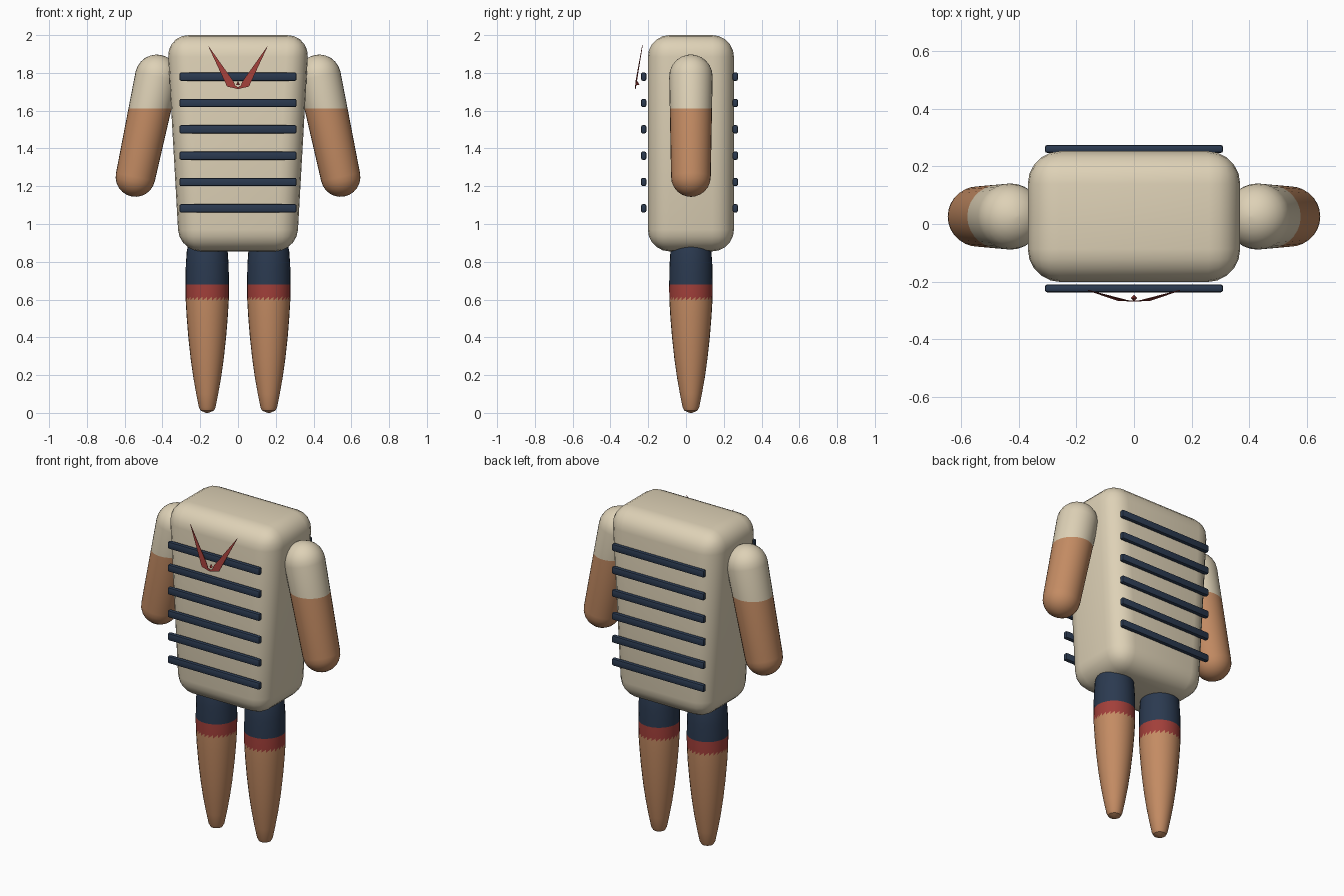
import bpy, bmesh, math
from mathutils import Vector

if "Cube" in bpy.data.objects:
    bpy.data.objects.remove(bpy.data.objects["Cube"])

CY = 0.026  # depth centre of the body


def material(name, rgb):
    m = bpy.data.materials.new(name)
    m.diffuse_color = (*rgb, 1)
    m.use_nodes = True
    m.node_tree.nodes["Principled BSDF"].inputs["Base Color"].default_value = m.diffuse_color
    return m


CREAM = material("cream cloth", (0.73, 0.64, 0.47))
SKIN = material("tan skin", (0.55, 0.26, 0.125))
NAVY = material("navy cloth", (0.024, 0.042, 0.08))
RED = material("red cloth", (0.36, 0.05, 0.042))


def finish(bm, name, mats, angle=40):
    bmesh.ops.recalc_face_normals(bm, faces=bm.faces[:])
    me = bpy.data.meshes.new(name)
    bm.to_mesh(me)
    bm.free()
    ob = bpy.data.objects.new(name, me)
    bpy.context.collection.objects.link(ob)
    for m in mats:
        me.materials.append(m)
    bpy.ops.object.select_all(action='DESELECT')
    ob.select_set(True)
    bpy.context.view_layer.objects.active = ob
    bpy.ops.object.shade_smooth_by_angle(angle=math.radians(angle))
    return ob


def lathe(base, axis, profile, n=28):
    """Solid of (radius, distance) rings around an axis."""
    bm = bmesh.new()
    axis = Vector(axis).normalized()
    v = Vector((0, 1, 0))
    u = v.cross(axis).normalized()
    rings = []
    for r, h in profile:
        ring = []
        for i in range(n):
            a = 2 * math.pi * i / n
            ring.append(bm.verts.new(Vector(base) + axis * h + r * (math.cos(a) * u + math.sin(a) * v)))
        rings.append(ring)
    for a, b in zip(rings, rings[1:]):
        for i in range(n):
            j = (i + 1) % n
            bm.faces.new((a[i], a[j], b[j], b[i]))
    bm.faces.new(rings[0])
    bm.faces.new(rings[-1])
    return bm


# Torso: tapered block with soft edges
bm = bmesh.new()
bmesh.ops.create_cube(bm, size=1)
for v in bm.verts:
    half = 0.376 if v.co.z > 0 else 0.311
    v.co = Vector((half * (1 if v.co.x > 0 else -1), CY + v.co.y * 0.456, 1.4275 + v.co.z * 1.145))
bmesh.ops.bevel(bm, geom=bm.edges[:], offset=0.115, segments=5, profile=0.5, affect='EDGES')
finish(bm, "torso", [CREAM])

for side, word in ((-1, "left"), (1, "right")):
    # Arm: capsule with a short sleeve above the cut height
    top, low = Vector((side * 0.430, CY, 1.782)), Vector((side * 0.543, CY, 1.249))
    length = (low - top).length
    steps = [math.pi / 2 * k / 6 for k in range(7)]
    prof = [(max(0.115 * math.sin(t), 0.004), -0.115 * math.cos(t)) for t in steps]
    prof += [(0.105 * max(math.cos(t), 0.04), length + 0.105 * math.sin(t)) for t in steps]
    bm = lathe(top, low - top, prof)
    cut = 1.612
    bmesh.ops.bisect_plane(bm, geom=bm.verts[:] + bm.edges[:] + bm.faces[:],
                           plane_co=(0, 0, cut), plane_no=(0, 0, 1))
    for f in bm.faces:
        f.material_index = 0 if f.calc_center_median().z > cut else 1
    finish(bm, word + "_arm", [CREAM, SKIN])

    # Leg: tapering, with shorts and a zigzag red hem
    prof = [(0.006, 0.0), (0.035, 0.012), (0.044, 0.03), (0.058, 0.10), (0.074, 0.19),
            (0.088, 0.29), (0.100, 0.40), (0.109, 0.51), (0.114, 0.595), (0.1145, 0.615),
            (0.115, 0.68), (0.1135, 0.78), (0.108, 0.86), (0.095, 0.91), (0.05, 0.95)]
    bm = lathe((side * 0.163, CY, 0), (0, 0, 1), prof)
    band = [f for f in bm.faces if 0.6 < f.calc_center_median().z < 0.61]
    bmesh.ops.triangulate(bm, faces=band, quad_method='FIXED')
    for f in bm.faces:
        z = f.calc_center_median().z
        f.material_index = 0 if z > 0.68 else 1 if z > 0.605 else 2
    finish(bm, word + "_leg", [NAVY, RED, SKIN])

# Rope stripes across front and back
for face, y in (("front", -0.224), ("back", 0.261)):
    for k in range(6):
        bm = bmesh.new()
        bmesh.ops.create_cube(bm, size=1)
        for v in bm.verts:
            v.co = Vector((v.co.x * 0.62, y + v.co.y * 0.028, 1.78 - 0.1394 * k + v.co.z * 0.044))
        bmesh.ops.bevel(bm, geom=bm.edges[:], offset=0.009, segments=2, profile=0.5, affect='EDGES')
        finish(bm, f"{face}_stripe_{k + 1}", [NAVY])

# Neck trim: two slim pointed plates meeting in a V
for side, word in ((-1, "left"), (1, "right")):
    outline = [(0.16, -0.232, 1.947), (0.058, -0.267, 1.728), (0.0, -0.270, 1.714),
               (0.0, -0.269, 1.724), (0.014, -0.269, 1.732), (0.025, -0.267, 1.757)]
    bm = bmesh.new()
    front = [bm.verts.new((side * x, y, z)) for x, y, z in outline]
    back = [bm.verts.new((side * x, y + 0.003, z)) for x, y, z in outline]
    n = len(outline)
    for loop in (front, back):
        bm.faces.new((loop[0], loop[1], loop[5]))
        bm.faces.new((loop[1], loop[4], loop[5]))
        bm.faces.new((loop[1], loop[2], loop[3], loop[4]))
    for i in range(n):
        j = (i + 1) % n
        bm.faces.new((front[i], front[j], back[j], back[i]))
    finish(bm, word + "_neck_trim", [RED], 20)

# Small knot inside the V
bm = bmesh.new()
bmesh.ops.create_cone(bm, cap_ends=True, segments=4, radius1=0.011, radius2=0.002, depth=0.018)
bmesh.ops.translate(bm, verts=bm.verts[:], vec=(0, -0.257, 1.745))
finish(bm, "neck_knot", [RED], 20)
